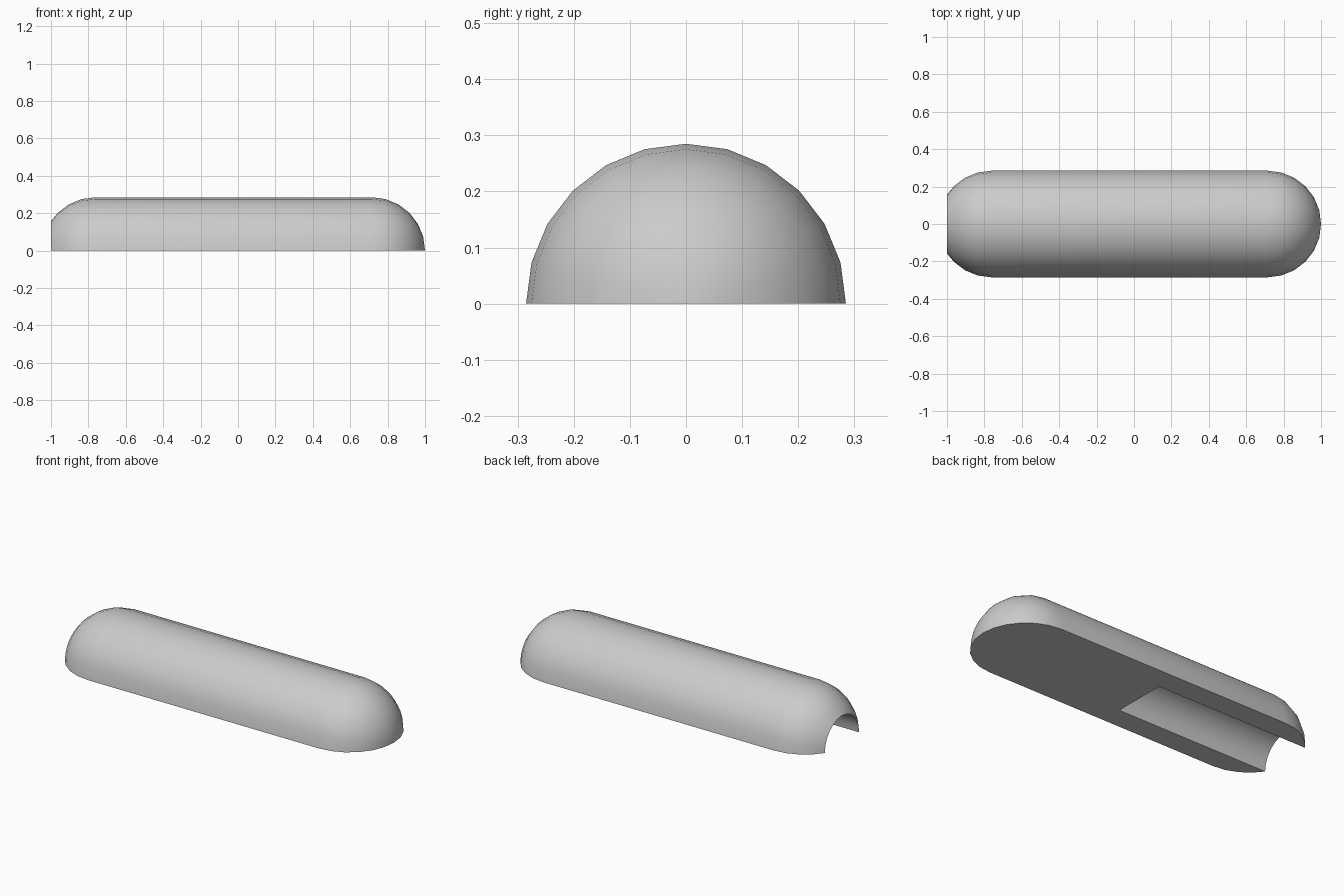
import bpy
import bmesh
import math
from mathutils import Matrix, Vector

cube = bpy.data.objects.get("Cube")
if cube:
    bpy.data.objects.remove(cube)

RADIUS = 0.285       # outer radius of the half capsule
BORE = 0.157         # radius of the channel
BORE_END = -0.035    # where the channel stops
STEPS = 12           # facets around the half turn
FRONT_X = 1 - RADIUS
STEP = math.pi / STEPS


def grey_material():
    mat = bpy.data.materials.new("light grey")
    mat.use_nodes = True
    colour = (0.6, 0.6, 0.6, 1)
    mat.diffuse_color = colour
    mat.node_tree.nodes["Principled BSDF"].inputs["Base Color"].default_value = colour
    return mat


# Profile: rounded nose, straight side, rounded tail cut off by the channel
nose = [(FRONT_X + RADIUS * math.cos(i * STEP), RADIUS * math.sin(i * STEP))
        for i in range(STEPS // 2 + 1)]
rim = math.asin(BORE / RADIUS)
tail_x = -1 + RADIUS * math.cos(rim)
angles = [i * STEP for i in range(STEPS // 2, -1, -1) if i * STEP > rim] + [rim]
tail = [(tail_x - RADIUS * math.cos(a), RADIUS * math.sin(a)) for a in angles]
profile = nose + tail + [(BORE_END, BORE), (BORE_END, 0)]

# Sweep the profile half a turn around the long axis
bm = bmesh.new()
rings = []
for k in range(STEPS + 1):
    turn = Matrix.Rotation(k * STEP, 3, "X")
    rings.append([bm.verts.new(turn @ Vector((x, r, 0))) for x, r in profile])
for a, b in zip(rings, rings[1:]):
    for i in range(len(profile) - 1):
        bm.faces.new((a[i], a[i + 1], b[i + 1], b[i]))

# Flat underside, one half on each side of the axis
bm.faces.new(rings[0])
bm.faces.new(rings[-1])
bmesh.ops.remove_doubles(bm, verts=bm.verts, dist=0.0001)
bmesh.ops.recalc_face_normals(bm, faces=bm.faces)

mesh = bpy.data.meshes.new("bored_half_capsule")
bm.to_mesh(mesh)
bm.free()
body = bpy.data.objects.new("bored_half_capsule", mesh)
bpy.context.collection.objects.link(body)
mesh.materials.append(grey_material())

bpy.ops.object.select_all(action="DESELECT")
body.select_set(True)
bpy.context.view_layer.objects.active = body
bpy.ops.object.shade_smooth_by_angle(angle=math.radians(35))
